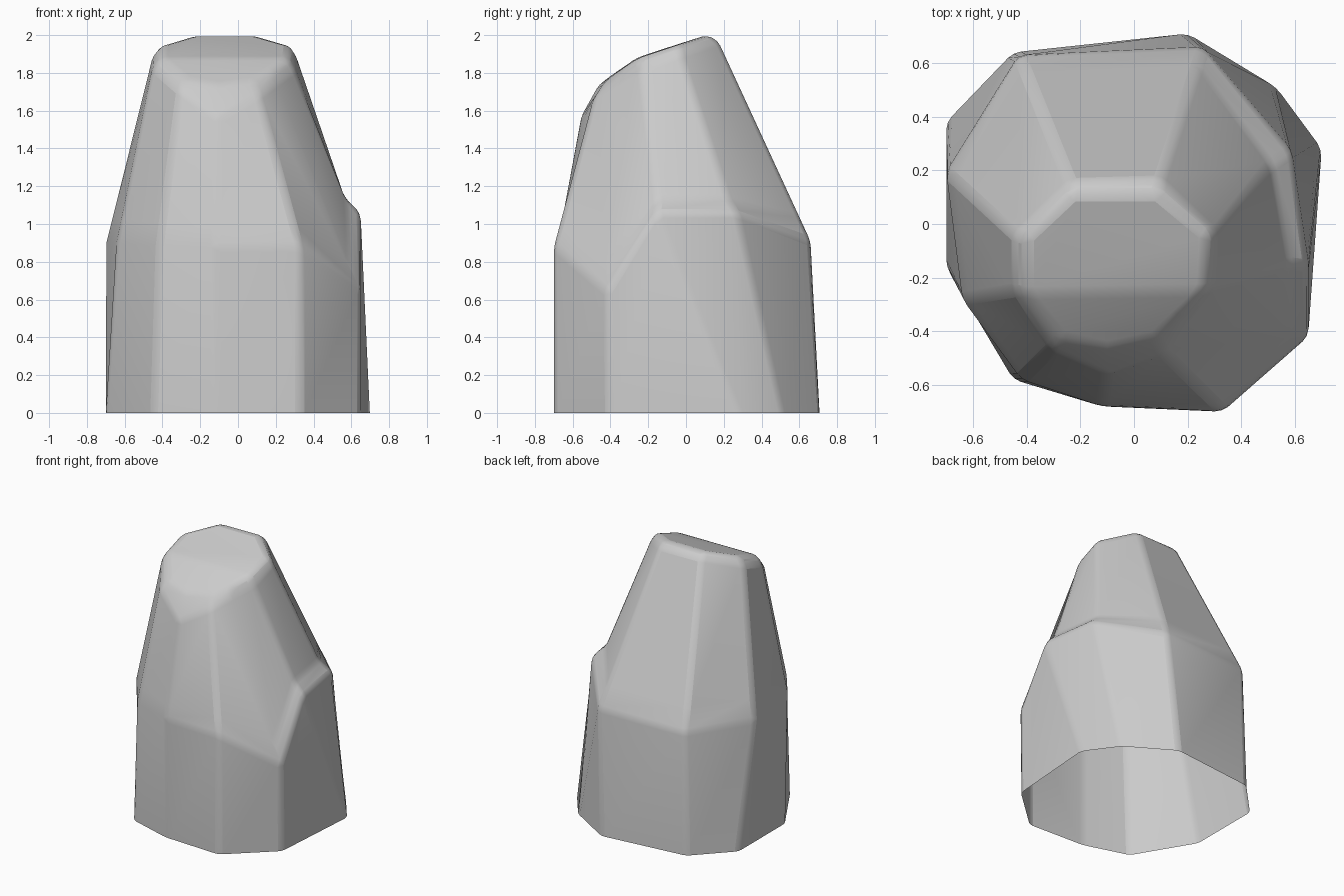
import bpy, bmesh
from mathutils import Vector

if "Cube" in bpy.data.objects:
    bpy.data.objects.remove(bpy.data.objects["Cube"])

# Ten-sided cross-sections, counter-clockwise from the front left corner
foot = [(-.45, -.58), (-.12, -.68), (.33, -.70), (.65, -.41), (.70, .28),
        (.53, .51), (.20, .71), (-.45, .64), (-.70, .38), (-.70, -.16)]
shoulder = [(-.42, -.58, .88), (-.12, -.68, .88), (.33, -.70, .88), (.65, -.42, .64),
            (.65, -.16, 1.06), (.59, .27, 1.06), (.26, .66, .91), (-.43, .63, .90),
            (-.70, .19, .90), (-.64, -.28, .90)]
rim = [(-.31, -.47, 1.71), (-.10, -.56, 1.56), (.11, -.48, 1.68), (.20, -.36, 1.75),
       (.30, -.24, 1.82), (.31, -.03, 1.90), (.10, .17, 1.97), (-.24, .16, 1.97),
       (-.45, -.04, 1.90), (-.45, -.25, 1.83)]
crown = [(-.27, -.42, 1.77), (-.10, -.46, 1.74), (.08, -.42, 1.76), (.17, -.34, 1.82),
         (.26, -.25, 1.88), (.27, -.04, 1.95), (.09, .11, 2.0), (-.23, .11, 2.0),
         (-.40, -.05, 1.95), (-.40, -.26, 1.88)]

# Small ledge on the right, fading into the wall either side
ledge = [Vector(p).lerp(Vector(q), .14) for p, q in zip(shoulder, rim)]
ledge[4] = Vector((.57, -.15, 1.14))
ledge[5] = Vector((.51, .22, 1.14))

# Loft the rock, open underneath
bm = bmesh.new()
rings = [[bm.verts.new(p) for p in ring]
         for ring in ([(x, y, 0) for x, y in foot], shoulder, ledge, rim, crown)]
n = len(foot)
for low, high in zip(rings, rings[1:]):
    for i in range(n):
        j = (i + 1) % n
        bm.faces.new((low[i], low[j], high[j], high[i]))

# Sloping top: back plane and steeper front plane
top = rings[-1]
bm.faces.new(top[4:10])
bm.faces.new([top[9]] + top[0:5])

mesh = bpy.data.meshes.new("rock")
bm.to_mesh(mesh)
bm.free()
rock = bpy.data.objects.new("rock", mesh)
bpy.context.collection.objects.link(rock)

# Softened edges
bevel = rock.modifiers.new("soft_edges", 'BEVEL')
bevel.width = .03
bevel.segments = 2
bevel.limit_method = 'ANGLE'
bevel.angle_limit = .22
bpy.context.view_layer.objects.active = rock
rock.select_set(True)
bpy.ops.object.shade_smooth_by_angle()
